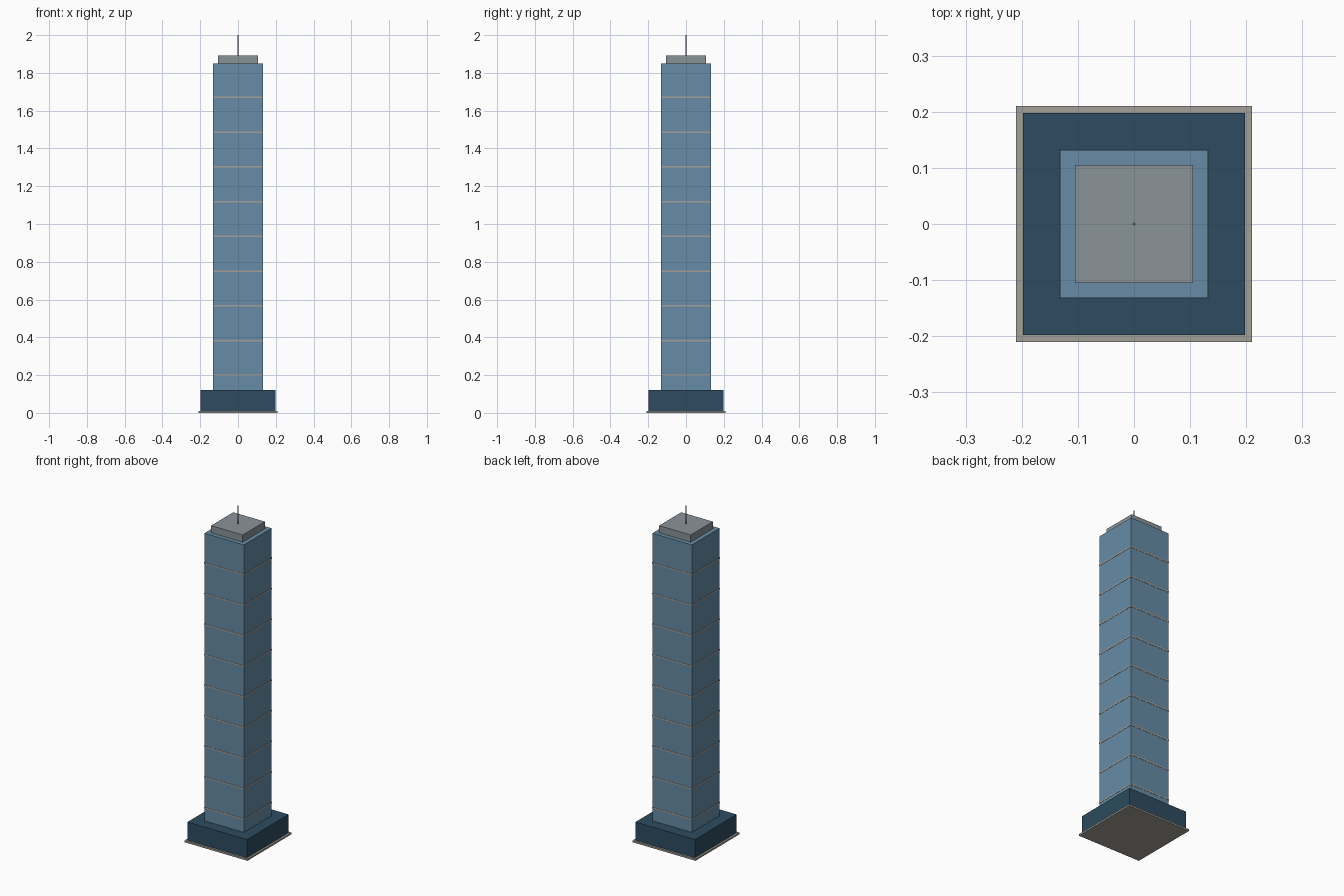
import bpy

if "Cube" in bpy.data.objects:
    bpy.data.objects.remove(bpy.data.objects["Cube"])


def material(name, rgb):
    # sRGB 0-255 to linear
    m = bpy.data.materials.new(name)
    lin = [(c / 255 / 12.92) if c / 255 <= 0.04045 else ((c / 255 + 0.055) / 1.055) ** 2.4 for c in rgb]
    m.diffuse_color = (*lin, 1)
    m.use_nodes = True
    m.node_tree.nodes["Principled BSDF"].inputs["Base Color"].default_value = m.diffuse_color
    return m


GLASS = material("blue_glass", (102, 139, 166))
DARK = material("dark_blue", (45, 75, 96))
STONE = material("warm_stone", (164, 160, 152))
GREY = material("roof_grey", (139, 147, 153))
METAL = material("mast_metal", (95, 98, 105))


def box(name, half, z0, z1, mat):
    bpy.ops.mesh.primitive_cube_add(size=1, location=(0, 0, (z0 + z1) / 2))
    o = bpy.context.object
    o.name = name
    o.scale = (2 * half, 2 * half, z1 - z0)
    bpy.ops.object.transform_apply(location=False, rotation=False, scale=True)
    o.data.materials.append(mat)
    return o


# Ground slab, podium, shaft and roof block
box("base_slab", 0.21, 0.0, 0.01, STONE)
box("podium", 0.198, 0.01, 0.12, DARK)
box("tower_shaft", 0.1315, 0.12, 1.85, GLASS)
box("roof_block", 0.105, 1.85, 1.893, GREY)

# Thin floor bands around the shaft
for i in range(9):
    z = 0.199 + i * 0.184
    box(f"floor_band_{i + 1}", 0.133, z - 0.004, z + 0.004, STONE)

# Roof mast
bpy.ops.mesh.primitive_cylinder_add(vertices=8, radius=0.0026, depth=0.107, location=(0, 0, 1.9465))
mast = bpy.context.object
mast.name = "roof_mast"
mast.data.materials.append(METAL)
